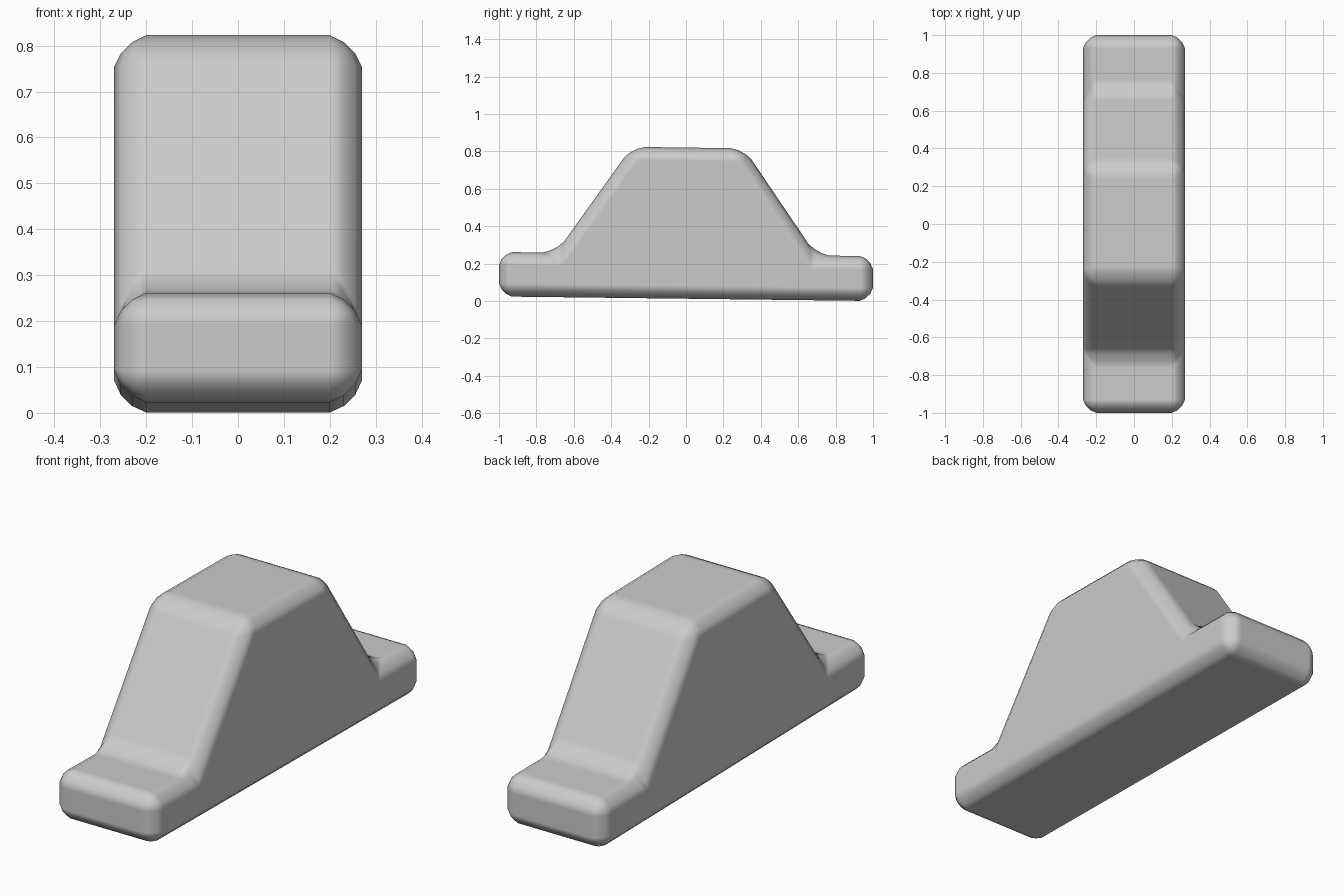
import bpy
import bmesh

if "Cube" in bpy.data.objects:
    bpy.data.objects.remove(bpy.data.objects["Cube"])

# Side profile (y, z) of the tilted base with its raised trapezoid block
profile = [
    (-1.00, 0.024), (1.00, 0.000), (1.00, 0.240), (0.697, 0.243),
    (0.310, 0.816), (-0.290, 0.824), (-0.695, 0.258), (-1.00, 0.262),
]
half_width = 0.27

# Extrude the profile across x
bm = bmesh.new()
face = bm.faces.new([bm.verts.new((-half_width, y, z)) for y, z in profile])
ext = bmesh.ops.extrude_face_region(bm, geom=[face])
moved = [v for v in ext["geom"] if isinstance(v, bmesh.types.BMVert)]
bmesh.ops.translate(bm, verts=moved, vec=(2 * half_width, 0, 0))
bmesh.ops.recalc_face_normals(bm, faces=bm.faces)

mesh = bpy.data.meshes.new("stepped_block")
bm.to_mesh(mesh)
bm.free()
block = bpy.data.objects.new("stepped_block", mesh)
bpy.context.collection.objects.link(block)
for poly in mesh.polygons:
    poly.use_smooth = True

# Soft, fairly flat chamfer on every edge
bevel = block.modifiers.new("edge_bevel", "BEVEL")
bevel.width = 0.07
bevel.segments = 3
bevel.profile = 0.4
bevel.limit_method = "ANGLE"
bevel.angle_limit = 0.35
bevel.harden_normals = True
